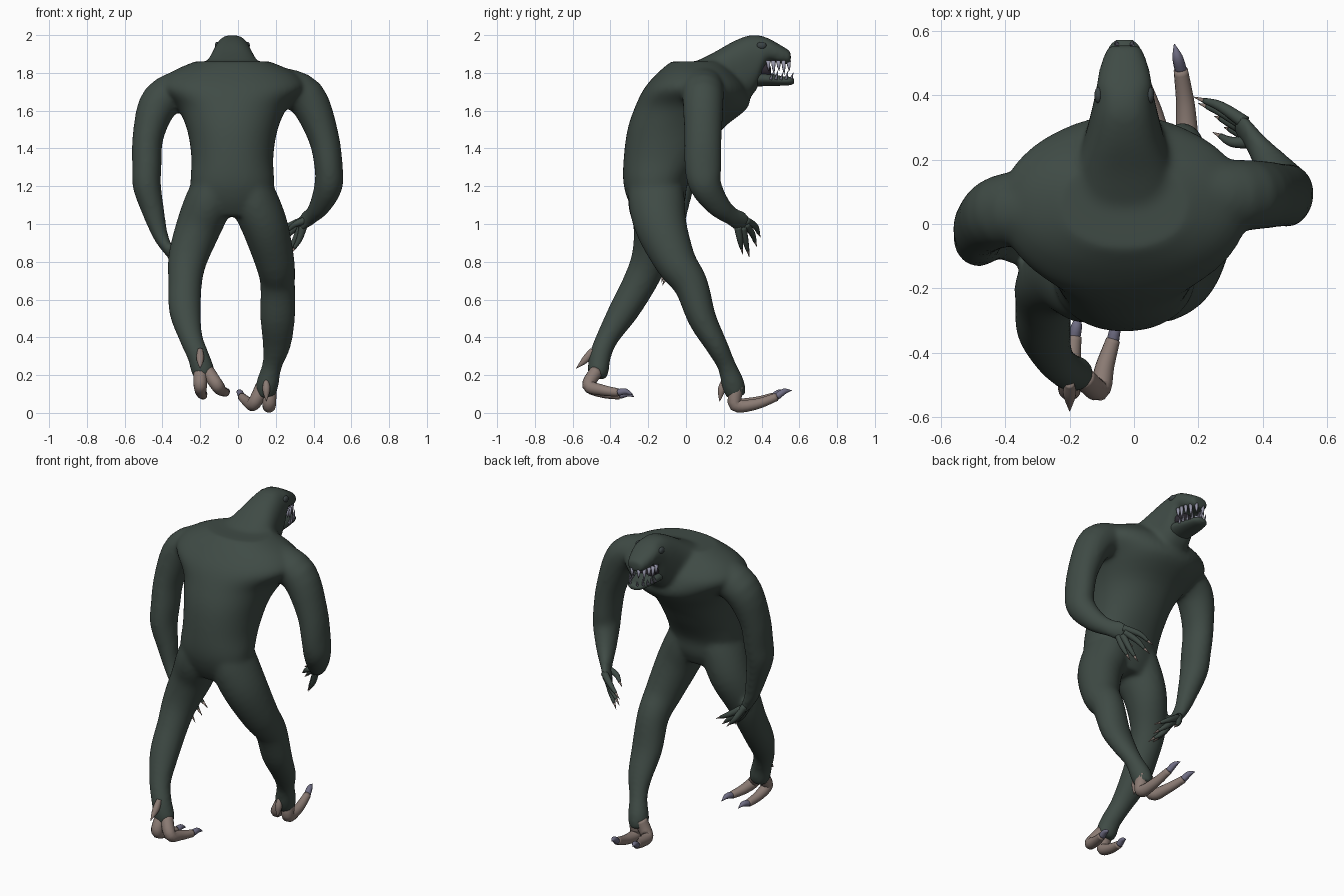
import bpy, bmesh, math
from mathutils import Vector

CX = -0.03  # body midline


def material(name, rgb):
    m = bpy.data.materials.new(name)
    m.diffuse_color = (*rgb, 1)
    return m


GREEN = material("dark green hide", (0.050, 0.070, 0.060))
TAN = material("tan foot skin", (0.26, 0.20, 0.175))
CLAW = material("lavender claw", (0.16, 0.155, 0.23))
TOOTH = material("pale tooth", (0.30, 0.30, 0.39))
MOUTH = material("dark mouth", (0.03, 0.025, 0.035))
EYE = material("dull eye", (0.045, 0.058, 0.06))


def spline(pts, n):
    """Catmull-Rom through (x, y, z, ra, rb) stations."""
    p = [pts[0]] + pts + [pts[-1]]
    out = []
    for i in range(1, len(p) - 2):
        for k in range(n):
            t = k / n
            out.append([0.5 * (2 * b + (c - a) * t + (2*a - 5*b + 4*c - d) * t*t
                        + (3*b - a - 3*c + d) * t**3)
                        for a, b, c, d in zip(*p[i-1:i+3])])
    return out + [list(pts[-1])]


def loft(bm, pts, normal=None, sides=24, n=4, square=2.0):
    """Superelliptical tube; rings follow the path unless a fixed normal is given."""
    pts = [tuple(q) if len(q) == 5 else (*q, q[3]) for q in pts]
    pts = spline(pts, n)
    c = [Vector(q[:3]) for q in pts]
    d = c[-1] - c[0]
    ref = Vector((1, 0, 0)) if abs(d.x) < 0.7 * d.length else Vector((0, 0, 1))
    rings = []
    for i, q in enumerate(pts):
        t = Vector(normal) if normal else c[min(i+1, len(c)-1)] - c[max(i-1, 0)]
        t.normalize()
        u = (ref - t * ref.dot(t)).normalized()
        v = t.cross(u)
        ring = []
        for k in range(sides):
            a = 2 * math.pi * k / sides
            ca, sa = (math.copysign(abs(w) ** (2 / square), w) for w in (math.cos(a), math.sin(a)))
            ring.append(bm.verts.new(c[i] + u * (ca * max(q[3], .001))
                                     + v * (sa * max(q[4], .001))))
        rings.append(ring)
    for r, s in zip(rings, rings[1:]):
        for k in range(sides):
            j = (k + 1) % sides
            bm.faces.new((r[k], r[j], s[j], s[k]))
    bm.faces.new(rings[0][::-1])
    bm.faces.new(rings[-1])


def finish(name, bm, mat):
    bmesh.ops.recalc_face_normals(bm, faces=bm.faces)
    me = bpy.data.meshes.new(name)
    bm.to_mesh(me)
    bm.free()
    me.materials.append(mat)
    for f in me.polygons:
        f.use_smooth = True
    ob = bpy.data.objects.new(name, me)
    bpy.context.collection.objects.link(ob)
    return ob


def part(name, mat, *paths, **kw):
    bm = bmesh.new()
    for p in paths:
        loft(bm, p, **kw)
    return finish(name, bm, mat)


# body: torso, head, arms and legs fused into one skin
bm = bmesh.new()
torso = [(1.04, -.15, .15, .11), (1.12, -.155, .21, .15), (1.22, -.16, .222, .172),
         (1.35, -.12, .217, .21), (1.5, -.06, .24, .25), (1.62, .03, .295, .30),
         (1.72, .05, .385, .27), (1.80, .055, .33, .205), (1.86, .06, .20, .14)]
loft(bm, [(CX, y, z, a, b) for z, y, a, b in torso], normal=(0, 0, 1), sides=40, square=2.15)
head = [(.05, 1.72, .19, .14), (.15, 1.75, .165, .16), (.25, 1.785, .13, .182),
        (.33, 1.83, .108, .168), (.38, 1.862, .096, .138), (.43, 1.92, .087, .066),
        (.49, 1.902, .076, .052), (.555, 1.88, .052, .034)]
loft(bm, [(CX, y, z, a, b) for y, z, a, b in head], normal=(0, 1, 0), sides=32, square=2.5)
arm_r = [(.22, .08, 1.73, .10, .12), (.36, .09, 1.67, .105, .11), (.45, .09, 1.47, .083, .10),
         (.48, .09, 1.3, .075, .098), (.478, .105, 1.2, .075, .085), (.435, .17, 1.1, .057, .065),
         (.39, .235, 1.045, .038, .05), (.355, .28, 1.02, .028, .056), (.325, .31, .99, .02, .052)]
arm_l = [(-.26, .06, 1.73, .10, .12), (-.41, .04, 1.65, .105, .115), (-.475, 0, 1.47, .083, .10),
         (-.483, -.03, 1.3, .078, .095), (-.482, -.045, 1.2, .075, .088),
         (-.45, -.055, 1.07, .06, .065), (-.415, -.065, .95, .043, .048),
         (-.375, -.075, .87, .03, .05), (-.34, -.075, .82, .02, .047)]
leg_r = [(.06, -.16, 1.25, .10, .14), (.09, -.155, 1.12, .125, .15), (.145, -.13, .98, .122, .137),
         (.195, -.055, .8, .105, .11), (.21, .025, .68, .092, .092), (.21, .085, .5, .092, .076),
         (.205, .16, .36, .075, .06), (.18, .215, .25, .053, .05), (.155, .25, .15, .06, .062),
         (.145, .265, .085, .05, .05)]
leg_l = [(-.12, -.16, 1.25, .10, .14), (-.155, -.158, 1.12, .125, .15), (-.21, -.15, .98, .12, .13),
         (-.265, -.19, .82, .105, .1), (-.28, -.245, .69, .09, .09), (-.28, -.33, .54, .085, .08),
         (-.25, -.415, .4, .063, .06), (-.21, -.455, .3, .058, .058), (-.185, -.465, .22, .062, .056),
         (-.175, -.47, .185, .045, .045)]
for limb in (arm_r, arm_l, leg_r, leg_l):
    loft(bm, limb)
body = finish("body", bm, GREEN)
rm = body.modifiers.new("fuse", 'REMESH')
rm.mode = 'VOXEL'
rm.voxel_size = 0.012
rm.use_smooth_shade = True
sm = body.modifiers.new("soften", 'SMOOTH')
sm.factor = 0.5
sm.iterations = 14

# lower jaw and mouth lining
jaw = [(.33, 1.775, .075, .05), (.42, 1.768, .074, .038), (.5, 1.758, .06, .026),
       (.55, 1.757, .047, .022), (.572, 1.757, .025, .012)]
part("lower_jaw", GREEN, [(CX, *q) for q in jaw], normal=(0, 1, 0))
part("mouth_lining", MOUTH, [(CX, .37, 1.82, .07, .05), (CX, .43, 1.815, .06, .045),
                             (CX, .45, 1.80, .04, .025)], normal=(0, 1, 0))

# teeth along both jaws
teeth = []
for s in (-1, 1):
    for i in range(5):
        t = i / 4
        x, y = CX + s * (.068 - .045 * t * t), .435 + .108 * t
        h = .065 if i % 2 else .045
        teeth.append([(x, y, 1.865, .012), (x, y + .002, 1.85 - h * .4, .008),
                      (x, y + .004, 1.855 - h, .001)])
        y += .013
        teeth.append([(x, y, 1.765, .009), (x + s * .004, y + .012, 1.775 + h * .6, .001)])
part("teeth", TOOTH, *teeth, sides=8, n=1)

# eyes
bm = bmesh.new()
for s in (-1, 1):
    g = bmesh.ops.create_uvsphere(bm, u_segments=16, v_segments=10, radius=.026)
    for v in g["verts"]:
        v.co = Vector((v.co.x * .5, v.co.y, v.co.z * .75)) + Vector((CX + s * .08, .40, 1.945))
finish("eyes", bm, EYE)

# fingers: palm base, knuckle, tip
hands = {
    "right": [((.345, .315, 1.02), (.27, .365, .99), (.185, .395, .93)),
              ((.335, .315, 1.0), (.27, .35, .95), (.20, .375, .88)),
              ((.335, .30, .985), (.30, .315, .91), (.25, .335, .825)),
              ((.345, .275, .985), (.325, .285, .92), (.28, .30, .84)),
              ((.36, .255, 1.02), (.305, .255, 1.0), (.245, .285, .95))],
    "left": [((-.355, -.04, .85), (-.28, -.02, .80), (-.18, -.04, .74)),
             ((-.345, -.06, .83), (-.28, -.05, .77), (-.20, -.07, .70)),
             ((-.345, -.085, .83), (-.29, -.09, .75), (-.21, -.125, .675)),
             ((-.355, -.105, .84), (-.315, -.11, .77), (-.25, -.13, .69)),
             ((-.375, -.05, .87), (-.34, -.01, .80), (-.29, .01, .74))]}
for side, digits in hands.items():
    fingers, nails = [], []
    for b, m, t in digits:
        e = Vector(m).lerp(Vector(t), .6)
        fingers.append([(*b, .021), (*m, .016), (*e, .009)])
        nails.append([(*Vector(m).lerp(e, .95), .0085), (*t, .001)])
    part(side + "_fingers", GREEN, *fingers, sides=12)
    part(side + "_finger_claws", TAN, *nails, sides=8, n=2)

# feet: two hooked toes each, lavender claws and a heel spur
feet = {
    "left": ([[(-.2, -.475, .22, .036), (-.2, -.515, .145, .035), (-.195, -.44, .108, .029),
               (-.185, -.35, .092, .022)],
              [(-.16, -.475, .22, .036), (-.11, -.515, .145, .035), (-.09, -.44, .12, .029),
               (-.065, -.36, .108, .022)]],
             [(-.17, -.275, .085), (-.05, -.28, .095)],
             [(-.2, -.495, .335, .014), (-.2, -.53, .285, .02), (-.2, -.582, .235, .001)]),
    "right": ([[(.165, .27, .14, .038), (.165, .262, .042, .036), (.16, .37, .046, .029),
                (.145, .48, .085, .022)],
               [(.13, .265, .14, .038), (.085, .265, .05, .036), (.055, .36, .055, .029),
                (.02, .46, .085, .022)]],
              [(.125, .56, .118), (-.005, .535, .11)],
              [(.15, .20, .17, .014), (.15, .188, .12, .02), (.15, .178, .06, .001)])}
for side, (toes, tips, spur) in feet.items():
    part(side + "_toes", TAN, *toes, spur, sides=14, n=5)
    claws = []
    for toe, tip in zip(toes, tips):
        a, b = Vector(toe[-1][:3]), Vector(tip)
        m = a.lerp(b, .5) + Vector((0, 0, .012))
        claws.append([(*a, .019), (*m, .016), (*b, .001)])
    part(side + "_toe_claws", CLAW, *claws, sides=10)
